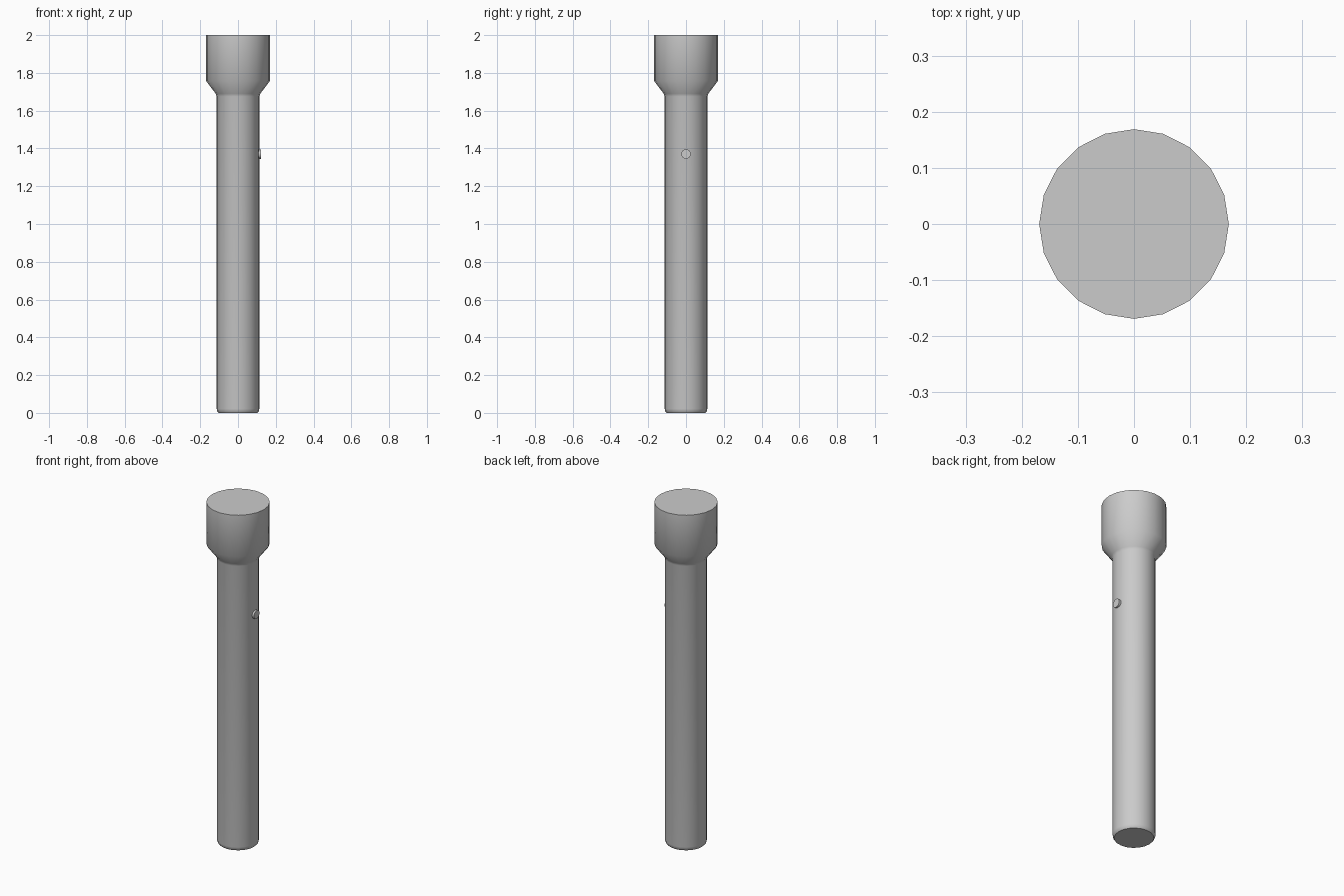
import bpy, bmesh
from math import cos, sin, pi, radians
from mathutils import Matrix

if "Cube" in bpy.data.objects:
    bpy.data.objects.remove(bpy.data.objects["Cube"])


def turned(name, profile, sides, matrix=Matrix()):
    """Closed solid of revolution from (radius, height) points, capped at both ends."""
    bm = bmesh.new()
    rings = [[bm.verts.new((r * cos(2 * pi * i / sides), r * sin(2 * pi * i / sides), z))
              for i in range(sides)] for r, z in profile]
    for low, high in zip(rings, rings[1:]):
        for i in range(sides):
            j = (i + 1) % sides
            bm.faces.new((low[i], low[j], high[j], high[i]))
    bm.faces.new(rings[0][::-1])
    bm.faces.new(rings[-1])
    bm.transform(matrix)
    mesh = bpy.data.meshes.new(name)
    bm.to_mesh(mesh)
    bm.free()
    obj = bpy.data.objects.new(name, mesh)
    bpy.context.collection.objects.link(obj)
    bpy.ops.object.select_all(action='DESELECT')
    obj.select_set(True)
    bpy.context.view_layer.objects.active = obj
    bpy.ops.object.shade_smooth_by_angle(angle=radians(50))
    return obj


# Barrel with chamfered tail, flared neck and wide lamp head
turned("torch_body", [(0.104, 0), (0.110, 0.008), (0.113, 0.022), (0.113, 1.675),
                      (0.118, 1.69), (0.169, 1.757), (0.169, 2.0)], 20)

# Round push button on the right side of the barrel
turned("push_button", [(0.025, 0.10), (0.025, 0.122)], 16,
       Matrix.Translation((0, 0, 1.37)) @ Matrix.Rotation(pi / 2, 4, 'Y'))
